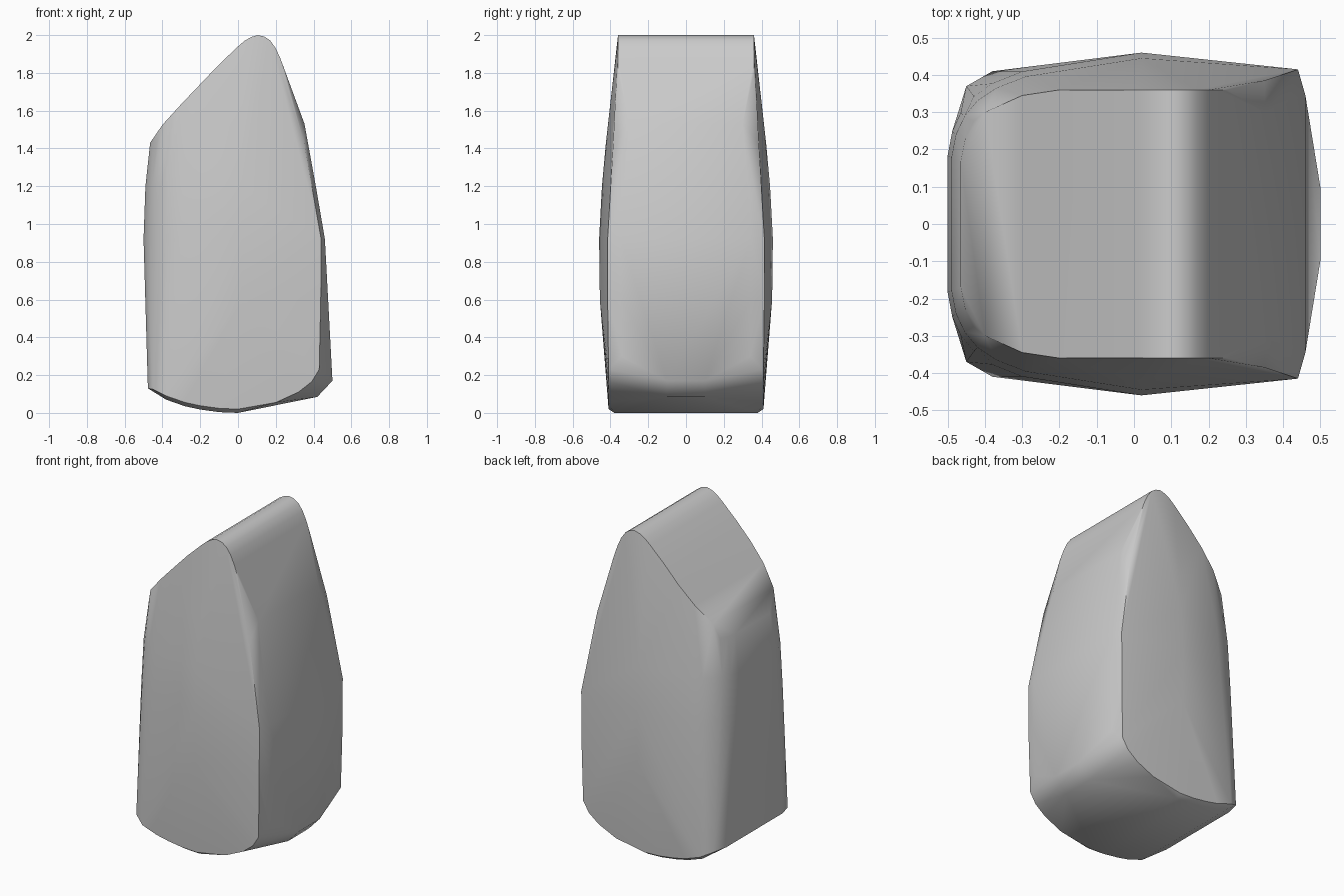
import bpy, bmesh, math

cube = bpy.data.objects.get("Cube")
if cube:
    bpy.data.objects.remove(cube, do_unlink=True)

grey = bpy.data.materials.new("plain_grey")
grey.use_nodes = True
colour = (0.6, 0.6, 0.6, 1)
grey.diffuse_color = colour
grey.node_tree.nodes["Principled BSDF"].inputs["Base Color"].default_value = colour

points = []


def pair(x, y, z):
    """Add a point and its front/back mirror."""
    points.extend([(x, y, z), (x, -y, z)])


# Ridge and upper slopes, straight from front to back
ridge = [(-0.4, 1.525), (-0.3, 1.635), (-0.2, 1.74), (-0.1, 1.845), (0, 1.94),
         (0.035, 1.97), (0.07, 1.99), (0.105, 2), (0.14, 1.992), (0.17, 1.972),
         (0.2, 1.93), (0.225, 1.875), (0.25, 1.805)]
for x, z in ridge:
    pair(x, 0.3 if x < -0.35 else 0.345 if x < -0.25 else 0.36, z)

# Body rings: height, left x, right x, widest y, right corner y
levels = [(0.3, -0.483, 0.452, 0.432, 0.41), (0.6, -0.494, 0.458, 0.456, 0.415),
          (0.92, -0.5, 0.46, 0.46, 0.415), (1.2, -0.49, 0.412, 0.445, 0.4),
          (1.43, -0.465, 0.37, 0.424, 0.385)]
# Rounded left edge: inset from left x, share of the widest y
round_edge = [(0, 0.4), (0.012, 0.54), (0.035, 0.65), (0.07, 0.745),
              (0.12, 0.82), (0.2, 0.89)]
for z, left, right, wide, corner in levels:
    for inset, share in round_edge:
        pair(left + inset, wide * share, z)
    pair(0.02, wide, z)
    pair(right - 0.02, corner, z)
    pair(right, corner - 0.07, z)
pair(0.352, 0.3, 1.53)

# Curved underside and its rounded right corner
for x, z in [(-0.38, 0.07), (-0.28, 0.035), (-0.2, 0.018), (-0.1, 0.004), (0, 0)]:
    pair(x, 0.38, z)
    pair(x, 0.41, z + 0.02)
pair(-0.477, 0.28, 0.13)
pair(-0.45, 0.37, 0.125)
for x, z in [(0.2, 0.055), (0.32, 0.11), (0.39, 0.165), (0.43, 0.23)]:
    pair(x, 0.41, z)
pair(0.42, 0.1, 0.085)
pair(0.5, 0.1, 0.17)

# Wrap the sections in one skin
bm = bmesh.new()
for p in points:
    bm.verts.new(p)
bmesh.ops.convex_hull(bm, input=bm.verts)
bmesh.ops.delete(bm, geom=[v for v in bm.verts if not v.link_faces], context='VERTS')
bmesh.ops.dissolve_limit(bm, angle_limit=math.radians(1), verts=bm.verts, edges=bm.edges)
bmesh.ops.recalc_face_normals(bm, faces=bm.faces)
mesh = bpy.data.meshes.new("wedge_body")
bm.to_mesh(mesh)
bm.free()
mesh.materials.append(grey)
body = bpy.data.objects.new("wedge_body", mesh)
bpy.context.collection.objects.link(body)
bpy.context.view_layer.objects.active = body
body.select_set(True)
bpy.ops.object.shade_smooth_by_angle(angle=math.radians(35))
